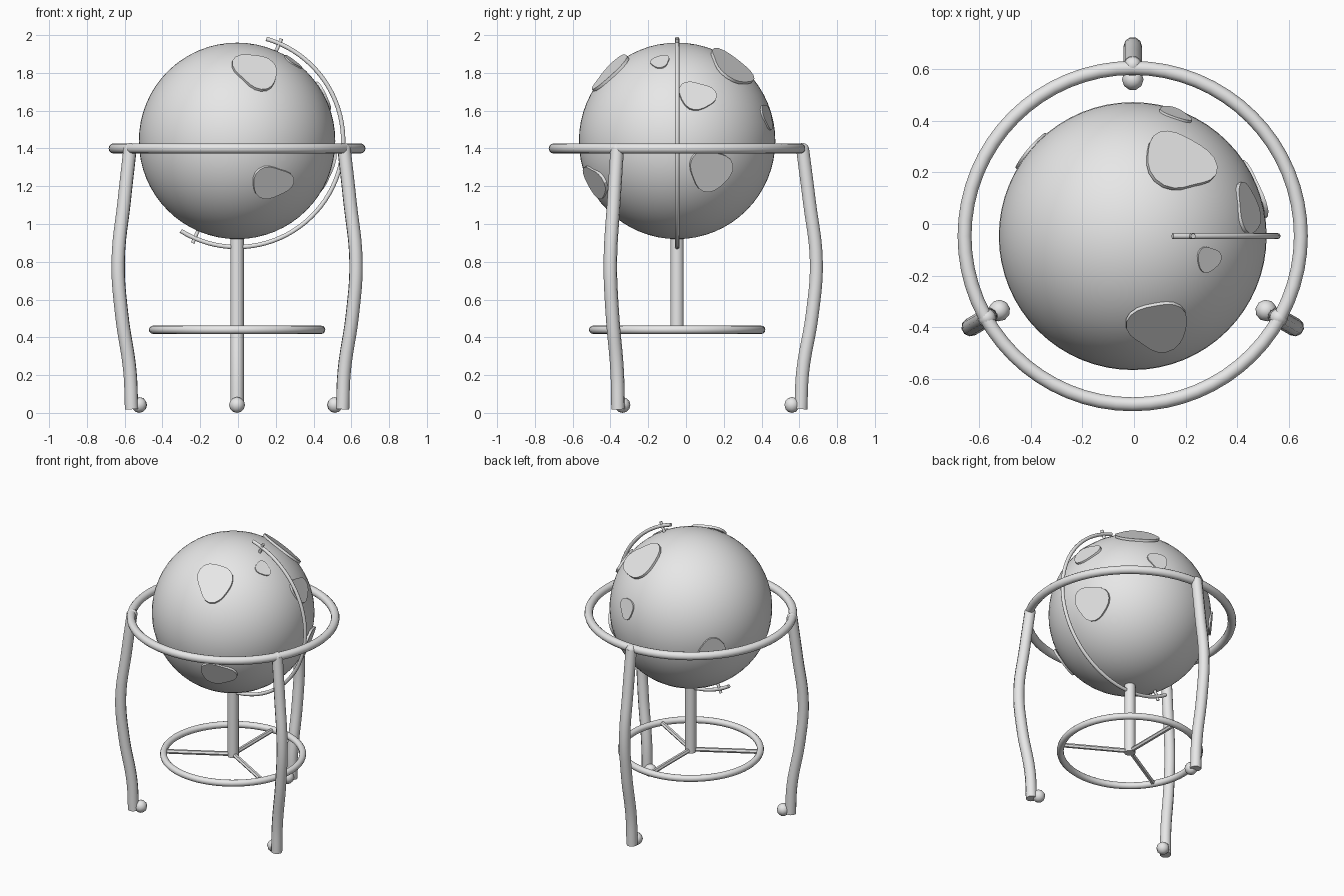
import bpy, bmesh
from math import sin, cos, pi, radians
from mathutils import Vector

cube = bpy.data.objects.get("Cube")
if cube:
    bpy.data.objects.remove(cube, do_unlink=True)

GREY = (0.8, 0.8, 0.8, 1)
mat = bpy.data.materials.new("light grey")
mat.use_nodes = True
mat.diffuse_color = GREY
mat.node_tree.nodes["Principled BSDF"].inputs["Base Color"].default_value = GREY

AXIS = Vector((-0.005, -0.047, 0))       # upright centre line
HUB = AXIS + Vector((0, 0, 1.44))        # globe centre
GLOBE_R = 0.52
LEG_ANGLES = {"back": 90, "right": 210, "left": 330}


def finish(obj, angle=40):
    obj.data.materials.clear()
    obj.data.materials.append(mat)
    bpy.ops.object.select_all(action="DESELECT")
    obj.select_set(True)
    bpy.context.view_layer.objects.active = obj
    if obj.type == "CURVE":
        bpy.ops.object.convert(target="MESH")
        obj = bpy.context.object
    bpy.ops.object.shade_smooth_by_angle(angle=radians(angle))
    return obj


def tube(name, points, radius, smooth_path=False, sides=3):
    """Round bar swept along a path."""
    curve = bpy.data.curves.new(name, "CURVE")
    curve.dimensions = "3D"
    curve.bevel_depth = radius
    curve.bevel_resolution = sides
    curve.use_fill_caps = True
    curve.resolution_u = 6
    if smooth_path:
        spline = curve.splines.new("BEZIER")
        spline.bezier_points.add(len(points) - 1)
        for bp, p in zip(spline.bezier_points, points):
            bp.co = p
            bp.handle_left_type = bp.handle_right_type = "AUTO"
    else:
        spline = curve.splines.new("POLY")
        spline.points.add(len(points) - 1)
        for sp, p in zip(spline.points, points):
            sp.co = (*p, 1)
    obj = bpy.data.objects.new(name, curve)
    bpy.context.collection.objects.link(obj)
    return finish(obj)


def ring(name, z, major, minor):
    bpy.ops.mesh.primitive_torus_add(location=AXIS + Vector((0, 0, z)), major_radius=major,
                                     minor_radius=minor, major_segments=64, minor_segments=12)
    bpy.context.object.name = name
    finish(bpy.context.object)


def ball(name, centre, radius, segments, rings):
    bpy.ops.mesh.primitive_uv_sphere_add(segments=segments, ring_count=rings,
                                         radius=radius, location=centre)
    bpy.context.object.name = name
    finish(bpy.context.object)
    return bpy.context.object


def around(angle, radius, z, centre=AXIS):
    a = radians(angle)
    return centre + Vector((radius * cos(a), radius * sin(a), z))


def land(name, direction, width, height, phase):
    """Flat plate with a wavy outline, lying tangent to the globe."""
    normal = Vector(direction).normalized()
    side = Vector((0, 0, 1)).cross(normal).normalized()
    up = normal.cross(side)
    bm = bmesh.new()
    outline = []
    steps = 24
    for i in range(steps):
        a = 2 * pi * i / steps
        wave = 1 + 0.1 * cos(3 * a - phase) + 0.06 * cos(2 * a + phase)
        p = side * width * wave * cos(a) + up * height * wave * sin(a)
        outline.append(bm.verts.new(HUB + normal * (GLOBE_R - 0.012) + p))
    base = bm.faces.new(outline)
    top = bmesh.ops.extrude_face_region(bm, geom=[base])
    moved = [v for v in top["geom"] if isinstance(v, bmesh.types.BMVert)]
    bmesh.ops.translate(bm, verts=moved, vec=normal * 0.016)
    bmesh.ops.recalc_face_normals(bm, faces=bm.faces)
    mesh = bpy.data.meshes.new(name)
    bm.to_mesh(mesh)
    bm.free()
    obj = bpy.data.objects.new(name, mesh)
    bpy.context.collection.objects.link(obj)
    finish(obj, 30)


# Globe and raised land plates
ball("globe", HUB, GLOBE_R, 64, 32)
LANDS = {
    "front_upper": ((0.1, -0.35, 0.37), 0.115, 0.13, 1.6),
    "front_lower": ((0.185, -0.433, -0.22), 0.11, 0.095, 0.4),
    "back_upper": ((0.18, 0.29, 0.39), 0.14, 0.135, 4.5),
    "left_upper": ((0.45, 0.105, 0.24), 0.095, 0.085, 0.5),
    "left_small": ((0.295, -0.09, 0.42), 0.052, 0.052, 3),
    "left_lower": ((0.463, 0.177, -0.155), 0.115, 0.115, 1),
    "back_small": ((0.165, 0.475, 0.13), 0.066, 0.066, 2),
    "back_right": ((-0.4, 0.335, -0.06), 0.085, 0.075, 5),
}
for name, spec in LANDS.items():
    land("land_" + name, *spec)

# Meridian arm with its two tilted pivot pins
arc = [HUB + 0.562 * Vector((cos(radians(a)), 0, sin(radians(a)))) for a in range(-122, 78, 4)]
tube("meridian_arm", arc, 0.012)
tilt = Vector((cos(radians(66.5)), 0, sin(radians(66.5))))
for name, sign in (("upper_pin", 1), ("lower_pin", -1)):
    tube(name, [HUB + tilt * sign * r for r in (0.5, 0.59)], 0.01)

# Horizon ring, lower ring, centre post and spokes
ring("horizon_ring", 1.4, 0.653, 0.027)
ring("lower_ring", 0.44, 0.445, 0.022)
tube("centre_post", [AXIS + Vector((0, 0, z)) for z in (0.425, 0.94)], 0.036)
for name, angle in LEG_ANGLES.items():
    tube("spoke_" + name, [around(angle, r, 0.44) for r in (0, 0.445)], 0.015, sides=1)

# Three bowed legs with ball feet
LEG_CENTRE = Vector((-0.005, -0.037, 0))
PROFILE = ((0.654, 1.4), (0.69, 1.12), (0.727, 0.8), (0.705, 0.52), (0.655, 0.22), (0.645, 0.02))
for name, angle in LEG_ANGLES.items():
    tube("leg_" + name, [around(angle, r, z, LEG_CENTRE) for r, z in PROFILE], 0.036, True)
    ball("leg_cap_" + name, around(angle, 0.654, 1.394, LEG_CENTRE), 0.035, 16, 8)
    foot = ball("foot_" + name, around(angle, 0.598, 0.042, LEG_CENTRE), 0.042, 10, 6)
    foot.rotation_euler.z = radians(angle)
